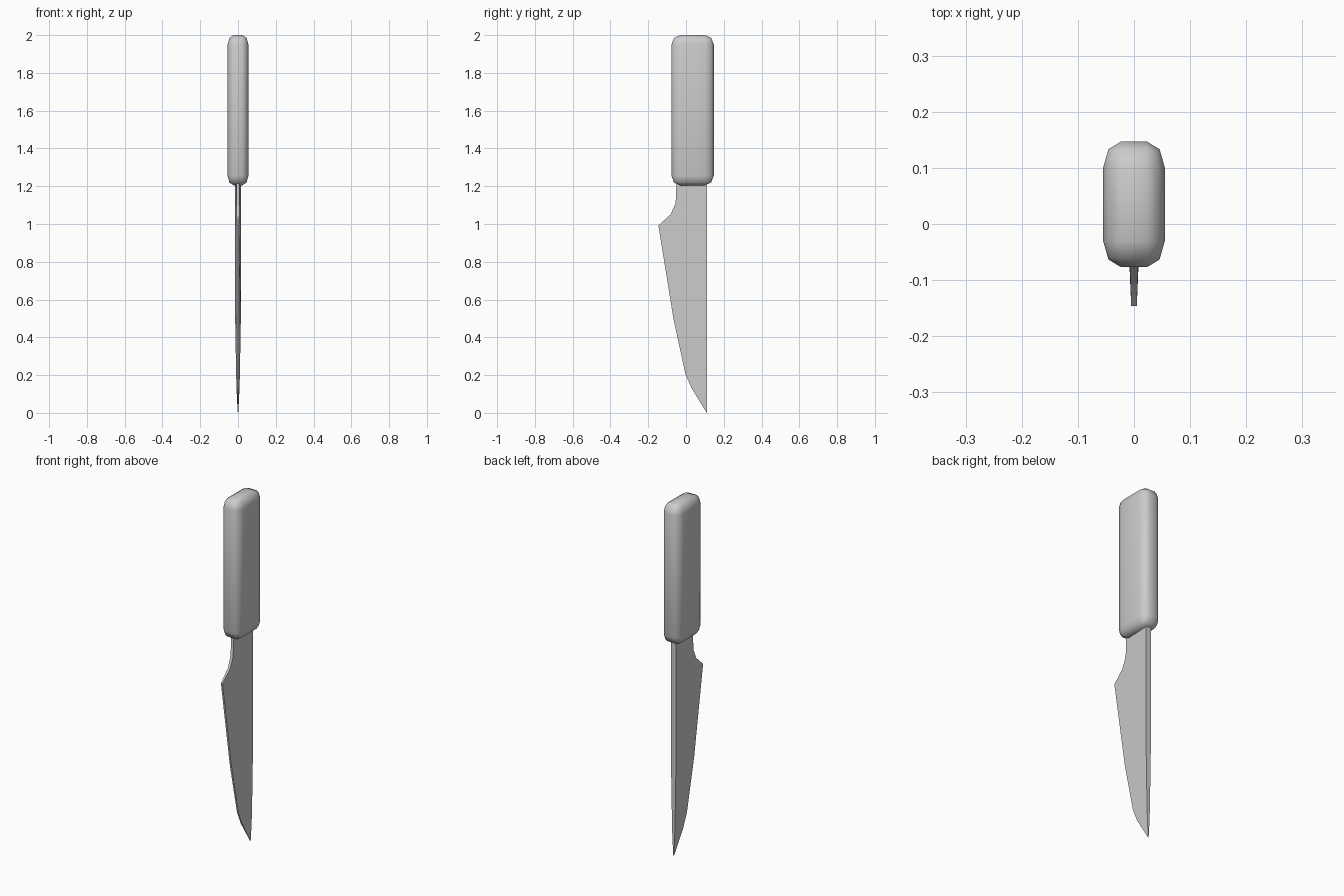
import bpy, bmesh
from mathutils import Vector

if "Cube" in bpy.data.objects:
    bpy.data.objects.remove(bpy.data.objects["Cube"])


def add_object(name, bm, angle):
    bmesh.ops.recalc_face_normals(bm, faces=bm.faces)
    mesh = bpy.data.meshes.new(name)
    bm.to_mesh(mesh)
    bm.free()
    obj = bpy.data.objects.new(name, mesh)
    bpy.context.collection.objects.link(obj)
    bpy.ops.object.select_all(action='DESELECT')
    obj.select_set(True)
    bpy.context.view_layer.objects.active = obj
    bpy.ops.object.shade_smooth_by_angle(angle=angle)
    return obj


# Handle: rounded box, bevelled evenly and then stretched
size = Vector((0.11, 0.224, 0.795))
stretch = Vector((0.8, 1.17, 1.25))
bm = bmesh.new()
bmesh.ops.create_cube(bm, size=1)
for v in bm.verts:
    v.co = Vector(c * s / k for c, s, k in zip(v.co, size, stretch))
bmesh.ops.bevel(bm, geom=bm.edges[:], offset=0.04, segments=2, profile=0.5,
                affect='EDGES')
bmesh.ops.scale(bm, vec=stretch, verts=bm.verts)
bmesh.ops.translate(bm, vec=(0, 0.035, 2 - size.z / 2), verts=bm.verts)
add_object("handle", bm, 0.87)

# Blade: rows of cutting-edge y, height z, half width at edge and at spine
SPINE_Y = 0.112
rows = [
    (-0.050, 1.23, 0.008, 0.016), (-0.055, 1.11, 0.008, 0.016),
    (-0.082, 1.05, 0.007, 0.016), (-0.146, 0.992, 0.005, 0.016),
    (-0.066, 0.495, 0.005, 0.015), (-0.003, 0.205, 0.004, 0.010),
    (0.030, 0.13, 0.004, 0.008), (0.070, 0.065, 0.003, 0.005),
    (0.110, 0.0, 0.001, 0.001),
]
bm = bmesh.new()
rings = [[bm.verts.new(p) for p in ((-e, y, z), (e, y, z),
                                    (s, SPINE_Y, z), (-s, SPINE_Y, z))]
         for y, z, e, s in rows]
for a, b in zip(rings, rings[1:]):
    for i in range(4):
        j = (i + 1) % 4
        bm.faces.new((a[i], a[j], b[j], b[i]))
bm.faces.new(rings[0])
bm.faces.new(rings[-1])
add_object("blade", bm, 0.5)
